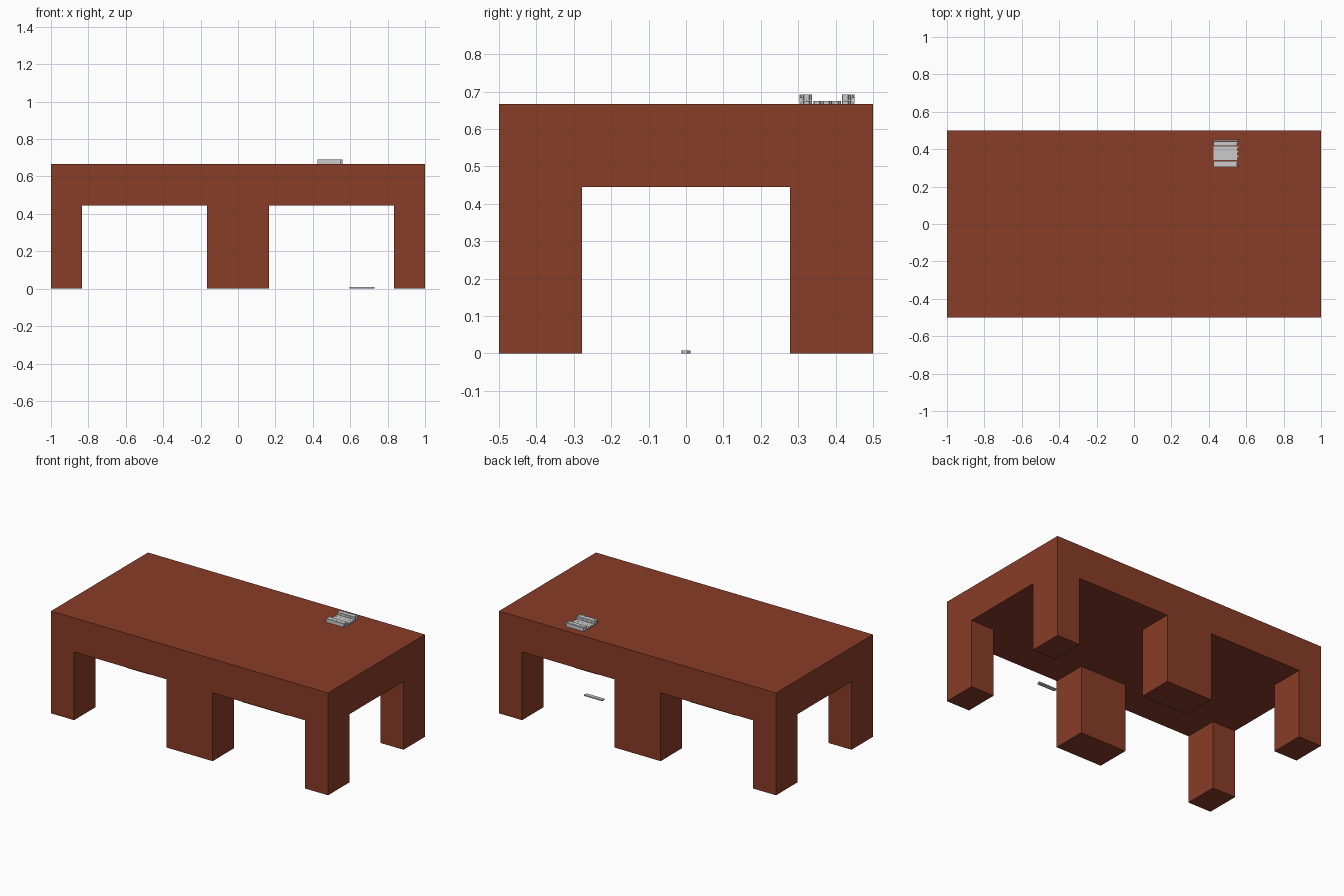
import bpy, bmesh
from math import radians
from mathutils import Vector, Matrix

if "Cube" in bpy.data.objects:
    bpy.data.objects.remove(bpy.data.objects["Cube"])

wood = bpy.data.materials.new("brown_wood")
wood.diffuse_color = (0.25, 0.045, 0.02, 1)
wood.use_nodes = True
wood.node_tree.nodes["Principled BSDF"].inputs["Base Color"].default_value = wood.diffuse_color


def add_object(name, mesh, matrix):
    ob = bpy.data.objects.new(name, mesh)
    ob.matrix_world = matrix
    bpy.context.collection.objects.link(ob)
    return ob


def table_mesh():
    # slab, cut into a grid so the four corner cells can be pulled down as legs
    bm = bmesh.new()
    bmesh.ops.create_cube(bm, size=1)
    bmesh.ops.transform(bm, verts=bm.verts, matrix=Matrix.Translation((0, 0, 0.556))
                        @ Matrix.Diagonal((1, 1, 0.222, 1)))
    for axis, d in (((1, 0, 0), 0.333), ((0, 1, 0), 0.278)):
        for s in (-1, 1):
            bmesh.ops.bisect_plane(bm, geom=bm.verts[:] + bm.edges[:] + bm.faces[:],
                                   plane_co=Vector(axis) * d * s, plane_no=axis)
    bm.normal_update()
    corners = []
    for f in bm.faces:
        c = f.calc_center_median()
        if f.normal.z < -0.9 and abs(c.x) > 0.34 and abs(c.y) > 0.29:
            corners.append(f)
    ext = bmesh.ops.extrude_face_region(bm, geom=corners)
    legs = [v for v in ext["geom"] if isinstance(v, bmesh.types.BMVert)]
    bmesh.ops.translate(bm, verts=legs, vec=(0, 0, -0.445))
    bmesh.ops.dissolve_limit(bm, angle_limit=radians(1), verts=bm.verts, edges=bm.edges)
    bmesh.ops.recalc_face_normals(bm, faces=bm.faces)
    me = bpy.data.meshes.new("table")
    bm.to_mesh(me)
    bm.free()
    me.materials.append(wood)
    return me


def bar_mesh():
    # thin flat bar with a small lip on one corner of its end
    L, W, T = 0.126, 0.024, 0.008
    outline = [(0, 0.002), (0.002, 0), (L - 0.002, 0), (L, 0.002), (L, W - 0.008),
               (L + 0.008, W - 0.006), (L + 0.008, W - 0.002), (L + 0.006, W), (0, W)]
    bm = bmesh.new()
    face = bm.faces.new([bm.verts.new((x, y, 0)) for x, y in outline])
    ext = bmesh.ops.extrude_face_region(bm, geom=[face], use_keep_orig=True)
    bmesh.ops.translate(bm, vec=(0, 0, T),
                        verts=[v for v in ext["geom"] if isinstance(v, bmesh.types.BMVert)])
    bmesh.ops.recalc_face_normals(bm, faces=bm.faces)
    me = bpy.data.meshes.new("bar")
    bm.to_mesh(me)
    bm.free()
    return me


# two tables pushed together
table = table_mesh()
for name, x in (("left_table", -0.5), ("right_table", 0.5)):
    add_object(name, table, Matrix.Translation((x, 0, 0)))

bar = bar_mesh()
X, TOP = 0.424, 0.667
stand = Matrix.Rotation(radians(90), 4, 'X')

# single layer of bars in the middle of the table pile
for i in range(3):
    add_object(f"middle_bar_{i}", bar, Matrix.Translation((X, 0.341 + i * 0.025, TOP)))

# a stack of three at each side, with one bar stood on edge outside it
for side, y, edge_y in (("front", 0.313, 0.312), ("back", 0.417, 0.451)):
    for i in range(3):
        add_object(f"{side}_stack_bar_{i}", bar,
                   Matrix.Translation((X, y, TOP + i * 0.0085)))
    add_object(f"{side}_standing_bar", bar,
               Matrix.Translation((X, edge_y, TOP + 0.001)) @ stand)

# dropped bar on the floor
add_object("floor_bar", bar, Matrix.Translation((0.597, -0.012, 0)))
